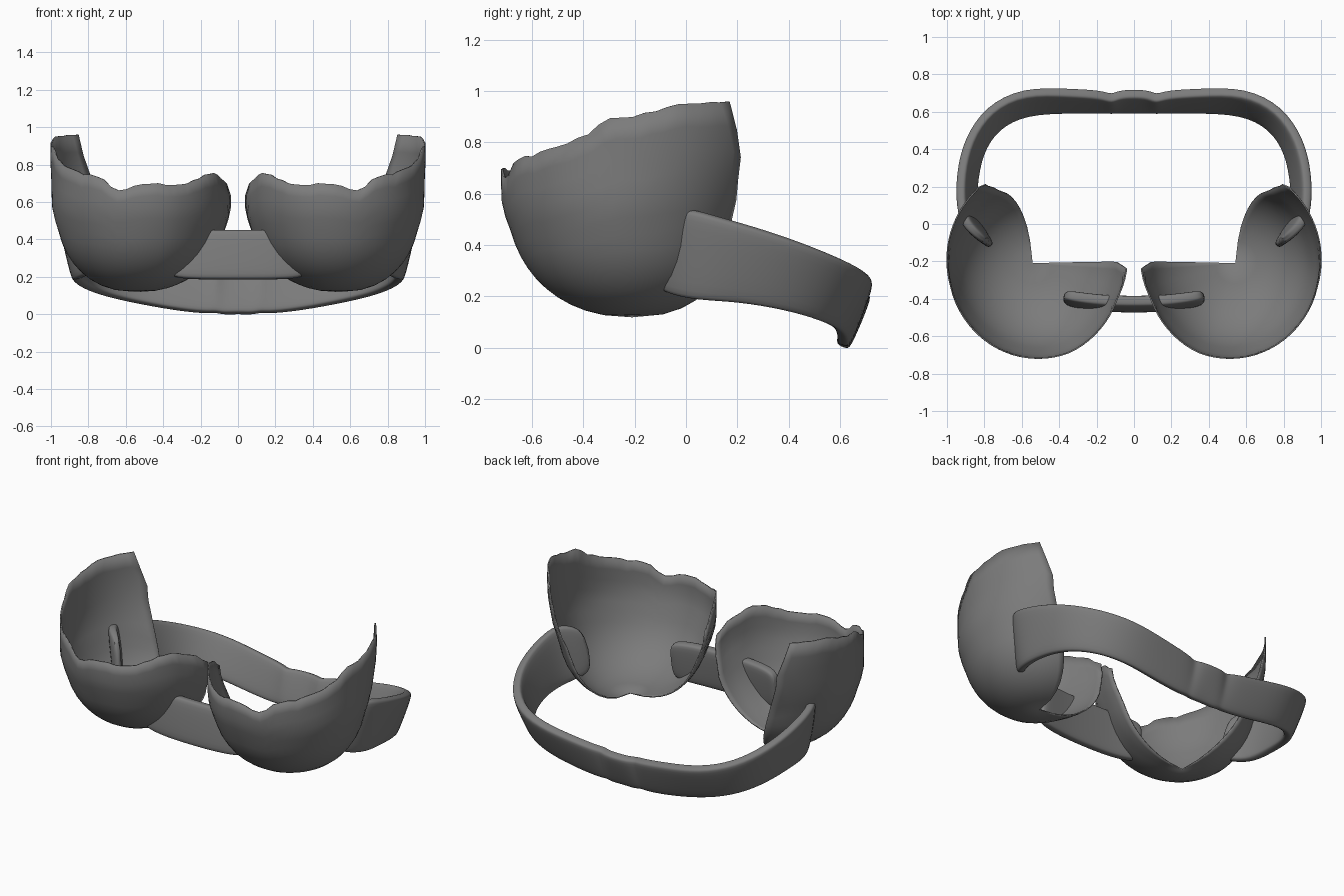
import bpy, bmesh, math, random
from mathutils import Vector

if "Cube" in bpy.data.objects:
    bpy.data.objects.remove(bpy.data.objects["Cube"])

GREY = bpy.data.materials.new("dark_grey")
GREY.diffuse_color = (.2, .2, .2, 1)
GREY.use_nodes = True
GREY.node_tree.nodes["Principled BSDF"].inputs["Base Color"].default_value = GREY.diffuse_color


def finish(name, bm, angle=40):
    bmesh.ops.recalc_face_normals(bm, faces=bm.faces[:])
    me = bpy.data.meshes.new(name)
    bm.to_mesh(me)
    bm.free()
    me.materials.append(GREY)
    ob = bpy.data.objects.new(name, me)
    bpy.context.collection.objects.link(ob)
    bpy.ops.object.select_all(action='DESELECT')
    ob.select_set(True)
    bpy.context.view_layer.objects.active = ob
    bpy.ops.object.shade_smooth_by_angle(angle=math.radians(angle))
    return ob


def lerp_table(table, a):
    for (a0, v0), (a1, v1) in zip(table, table[1:]):
        if a <= a1:
            return v0 + (v1 - v0) * max(0, a - a0) / (a1 - a0)
    return table[-1][1]


# Rim height of a cup by compass angle: inner edge -> front -> outer side -> wing
RIM = [(176, .58), (184, .64), (195, .71), (210, .75), (225, .74), (240, .70), (270, .69),
       (288, .66), (296, .72), (310, .75), (325, .78), (340, .83), (352, .89),
       (368, .91), (385, .95), (408, .96), (420, .90)]
# Plan radius factor by compass angle: inner wall is flatter
PLAN = [(176, 1), (202, .95), (225, .97), (250, 1), (450, 1)]
# Radius factor of the wing by height: tucked in low, flared at mid height
FLARE = [(.1, 0), (.3, -.03), (.52, -.05), (.65, .02), (.8, .085), (1, .07)]
# Overhang of the upper wall past the bowl
LIP = [(.1, .95), (.45, .95), (.58, 1), (1, 1)]
CX, CY, BOTTOM, FULL, R = .512, -.225, .122, .56, .485


def cup(name, side):
    bm = bmesh.new()
    random.seed(4)
    cols, rows = 44, 14
    grid = []
    jit = [random.uniform(-.008, .008) for _ in range(cols + 1)]
    for i in range(cols + 1):
        u = i / cols
        column = []
        for j in range(1, rows + 1):
            v = j / rows
            # rear edge of the wing swings forward as it rises
            end = 360 + (84 - 27 * min(1, v * 1.25) - 9 * max(0, v - .85) / .15)
            start = 177 + 6 * max(0, v - .7) / .3
            a = start + (end - start) * u
            rim = lerp_table(RIM, a) + (jit[i] if 0 < i < cols else 0)
            z = BOTTOM + (rim - BOTTOM) * v ** 1.6
            q = max(0, (FULL - z) / (FULL - BOTTOM))
            r = R * (1 - q * q) ** .45 * lerp_table(LIP, z) * lerp_table(PLAN, a)
            r *= 1 + lerp_table(FLARE, z) * max(0, u - .72) / .28
            t = math.radians(a)
            shift = .03 * (1 - v) ** 2
            column.append(bm.verts.new((side * (CX + shift + r * .985 * math.cos(t)),
                                        CY + shift / 2 + r * 1.015 * math.sin(t), z)))
        grid.append(column)
    tip = bm.verts.new((side * (CX + .03), CY + .015, BOTTOM))
    for c0, c1 in zip(grid, grid[1:]):
        bm.faces.new((tip, c0[0], c1[0]))
        for j in range(rows - 1):
            bm.faces.new((c0[j], c0[j + 1], c1[j + 1], c1[j]))
    ob = finish(name, bm)
    mod = ob.modifiers.new("thin_shell", 'SOLIDIFY')
    mod.thickness = .008
    mod.offset = 0
    return ob


def band(name, half, thick):
    """Loft a rounded strip through (bottom, top) stations, mirrored across x."""
    flip = lambda p: (-p[0], p[1], p[2])
    st = [(flip(b), flip(t)) for b, t in reversed(half[1:])] + half
    st = [(Vector(b), Vector(t)) for b, t in st]
    mid = [(b + t) / 2 for b, t in st]
    bm = bmesh.new()
    rings = []
    last = len(st) - 1
    for i, (b, t) in enumerate(st):
        tangent = mid[min(i + 1, last)] - mid[max(i - 1, 0)]
        n = tangent.cross(t - b).normalized() * thick / 2
        if i in (0, last):
            n *= .7
        prof = [(0, -.6), (.06, -1), (.94, -1), (1, -.6), (1, .6), (.94, 1), (.06, 1), (0, .6)]
        rings.append([bm.verts.new(b.lerp(t, h) + n * k) for h, k in prof])
    for r0, r1 in zip(rings, rings[1:]):
        for k in range(8):
            bm.faces.new((r0[k], r0[(k + 1) % 8], r1[(k + 1) % 8], r1[k]))
    bm.faces.new(rings[0])
    bm.faces.new(rings[-1])
    ob = finish(name, bm, 60)
    sub = ob.modifiers.new("soften", 'SUBSURF')
    sub.levels = sub.render_levels = 2
    return ob


# Two open cups
cup("right_cup", 1)
cup("left_cup", -1)

# Centre bridge whose ends poke through the cups
band("centre_bridge", [
    ((0, -.448, .185), (0, -.412, .45)),
    ((.18, -.443, .185), (.18, -.407, .45)),
    ((.33, -.42, .19), (.33, -.385, .445)),
    ((.38, -.405, .22), (.38, -.375, .41))], .07)

# Back strap: sags to the rear, leans outward at the top, small pinch at the middle
band("back_strap", [
    ((0, .61, .005), (0, .70, .215)),
    ((.08, .61, .0), (.08, .695, .215)),
    ((.12, .61, .012), (.12, .67, .215)),
    ((.17, .61, .005), (.17, .695, .225)),
    ((.35, .61, .025), (.35, .705, .25)),
    ((.58, .60, .07), (.59, .715, .29)),
    ((.74, .52, .11), (.78, .62, .34)),
    ((.83, .38, .15), (.89, .45, .41)),
    ((.86, .2, .18), (.93, .27, .47)),
    ((.86, .04, .185), (.93, .09, .52)),
    ((.80, -.07, .21), (.90, -.01, .55)),
    ((.75, -.13, .25), (.78, -.10, .51))], .065)
